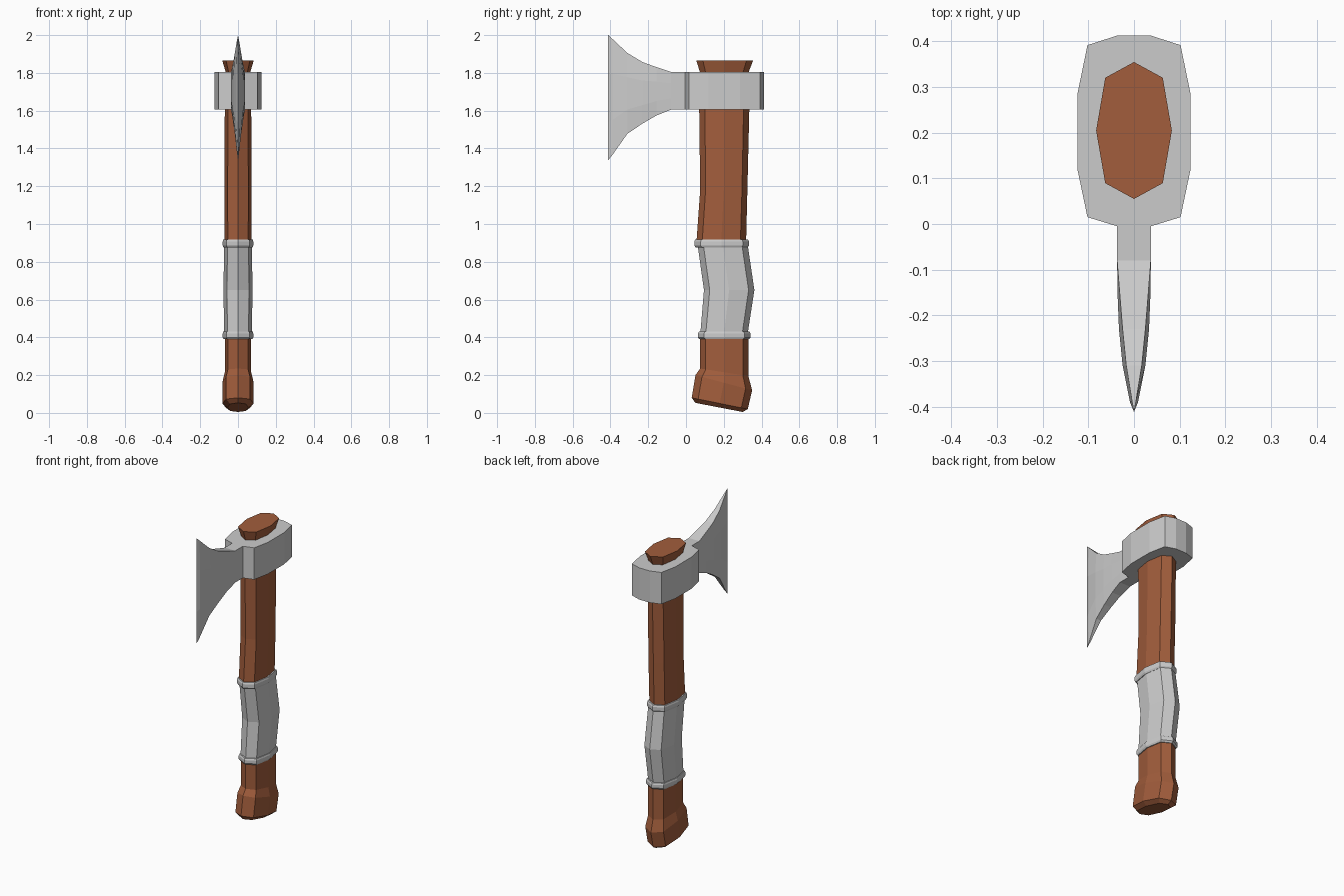
import bpy, bmesh

if "Cube" in bpy.data.objects:
    bpy.data.objects.remove(bpy.data.objects["Cube"])

wood = bpy.data.materials.new("wood")
wood.diffuse_color = (0.36, 0.11, 0.045, 1)
wood.use_nodes = True
wood.node_tree.nodes["Principled BSDF"].inputs["Base Color"].default_value = wood.diffuse_color


def loft(name, rings, mat=None):
    """Skin a list of equal-length point rings and cap both ends."""
    bm = bmesh.new()
    loops = [[bm.verts.new(p) for p in ring] for ring in rings]
    n = len(loops[0])
    for a, b in zip(loops, loops[1:]):
        for i in range(n):
            j = (i + 1) % n
            bm.faces.new((a[i], a[j], b[j], b[i]))
    bm.faces.new(loops[0])
    bm.faces.new(loops[-1])
    bmesh.ops.remove_doubles(bm, verts=bm.verts, dist=0.0005)
    bmesh.ops.recalc_face_normals(bm, faces=bm.faces)
    mesh = bpy.data.meshes.new(name)
    bm.to_mesh(mesh)
    bm.free()
    obj = bpy.data.objects.new(name, mesh)
    bpy.context.collection.objects.link(obj)
    if mat:
        mesh.materials.append(mat)
    return obj


# Eight-sided handle outline: (x, y) factors of the half sizes
OCT = [(0, -1), (.76, -.77), (1, 0), (.76, .77),
       (0, 1), (-.76, .77), (-1, 0), (-.76, -.77)]


def section(y0, z0, y1, z1, hx):
    """Handle ring from (y0, z0) at the front to (y1, z1) at the back."""
    return [(hx * u, (y0 + y1) / 2 + (y1 - y0) / 2 * v,
             (z0 + z1) / 2 + (z1 - z0) / 2 * v) for u, v in OCT]


def shaft(name, sections, mat=None):
    return loft(name, [section(*s) for s in sections], mat)


# Wooden handle: pommel and upper shaft
shaft("pommel", [
    (.05, .053, .30, .005, .055), (.03, .08, .327, .02, .083),
    (.05, .20, .35, .12, .083), (.075, .235, .33, .195, .07),
    (.075, .41, .33, .41, .07)], wood)
shaft("upper_handle", [
    (.055, .90, .318, .90, .071), (.075, 1.18, .325, 1.18, .072),
    (.07, 1.60, .335, 1.60, .07), (.075, 1.80, .33, 1.80, .064),
    (.055, 1.865, .355, 1.865, .083)], wood)

# Grip wrap and its two bands
shaft("grip", [
    (.075, .41, .325, .41, .073), (.095, .65, .362, .65, .077),
    (.06, .90, .325, .90, .073)])
for name, y0, y1, z0, z1 in (("lower_band", .063, .342, .39, .43),
                             ("upper_band", .044, .334, .875, .917)):
    h = (z1 - z0) / 4
    shaft(name, [
        (y0 + .008, z0, y1 - .008, z0, .076), (y0, z0 + h, y1, z0 + h, .081),
        (y0, z1 - h, y1, z1 - h, .081), (y0 + .005, z1, y1 - .005, z1, .078)])

# Metal collar around the handle
half = [(.037, -.005), (.102, .015), (.124, .12),
        (.124, .285), (.102, .392), (.037, .413)]
outline = half + [(-x, y) for x, y in reversed(half)]
loft("head_collar", [[(x, y, z) for x, y in outline] for z in (1.605, 1.805)])

# Blade: y, bottom z, top z, rim half width, middle half width
blade = []
for y, zb, zt, he, hm in [(.02, 1.605, 1.805, .037, .037),
                          (-.08, 1.605, 1.805, .037, .037),
                          (-.155, 1.575, 1.83, .031, .036),
                          (-.23, 1.532, 1.857, .025, .033),
                          (-.31, 1.478, 1.905, .017, .025),
                          (-.39, 1.365, 1.98, .004, .009),
                          (-.412, 1.338, 2.0, 0, 0)]:
    d = (zt - zb) * .3
    side = [(he, zb), (hm, zb + d), (hm, zt - d), (he, zt)]
    blade.append([(x, y, z) for x, z in side]
                 + [(-x, y, z) for x, z in reversed(side)])
# Close the cutting edge by welding the last ring to a line
bm_obj = loft("blade", blade)
bm = bmesh.new()
bm.from_mesh(bm_obj.data)
bmesh.ops.dissolve_degenerate(bm, dist=0.0005, edges=bm.edges)
bmesh.ops.recalc_face_normals(bm, faces=bm.faces)
bm.to_mesh(bm_obj.data)
bm.free()
